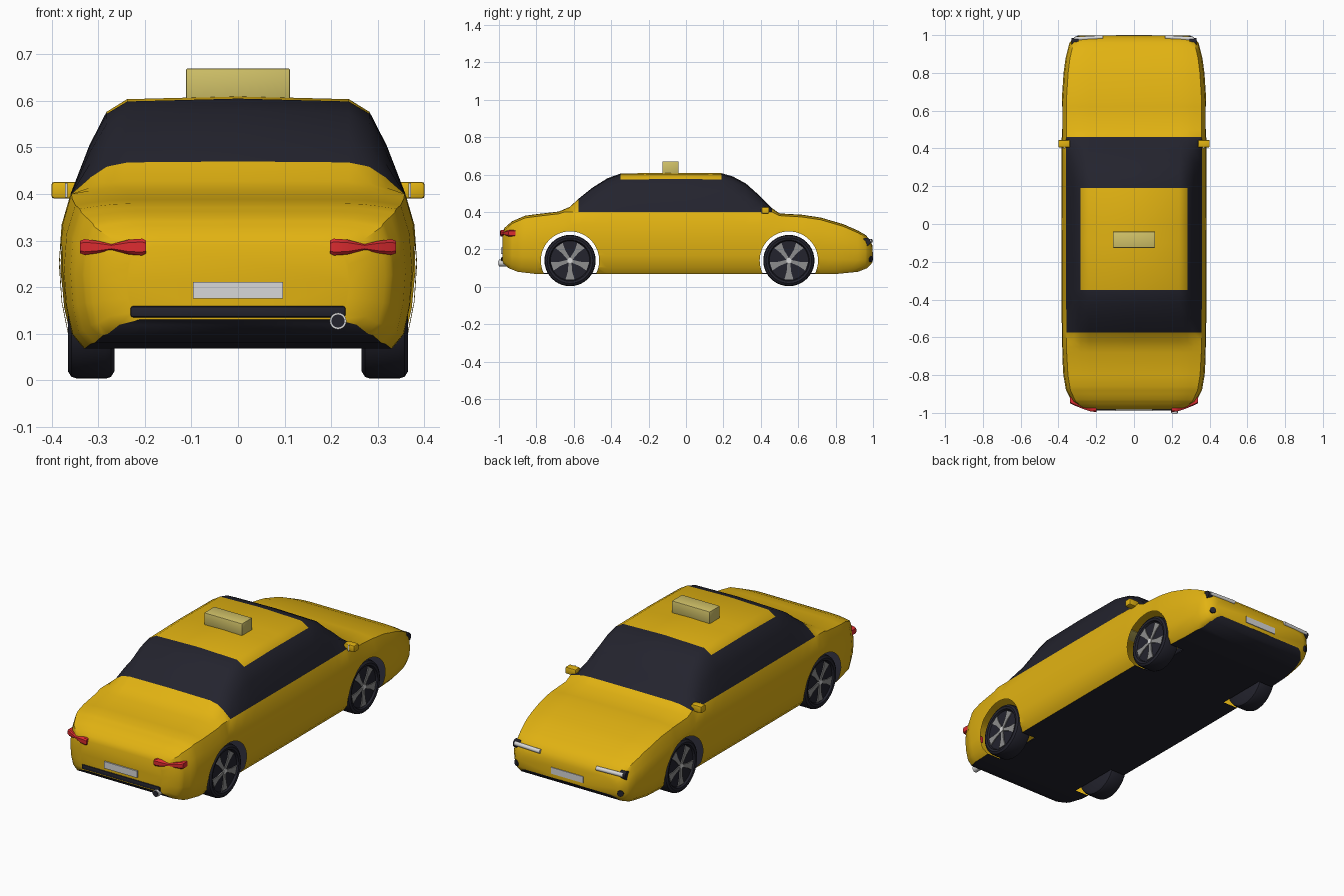
import bpy, bmesh, math
from mathutils import Matrix, Vector

cube = bpy.data.objects.get("Cube")
if cube:
    bpy.data.objects.remove(cube, do_unlink=True)


def material(name, r, g, b):
    m = bpy.data.materials.new(name)
    m.use_nodes = True
    m.diffuse_color = (r, g, b, 1)
    m.node_tree.nodes["Principled BSDF"].inputs["Base Color"].default_value = (r, g, b, 1)
    return m


YELLOW = material("taxi yellow", 0.76, 0.45, 0.006)
DARK = material("dark glass and rubber", 0.017, 0.017, 0.027)
CREAM = material("pale sign yellow", 0.64, 0.54, 0.14)
RED = material("light red", 0.72, 0.025, 0.03)
SILVER = material("silver", 0.68, 0.68, 0.68)
GREY = material("rim grey", 0.27, 0.27, 0.27)


def finish(name, bm, mats, angle=35):
    bmesh.ops.recalc_face_normals(bm, faces=bm.faces)
    me = bpy.data.meshes.new(name)
    bm.to_mesh(me)
    bm.free()
    for m in mats:
        me.materials.append(m)
    ob = bpy.data.objects.new(name, me)
    bpy.context.collection.objects.link(ob)
    bpy.ops.object.select_all(action="DESELECT")
    ob.select_set(True)
    bpy.context.view_layer.objects.active = ob
    bpy.ops.object.shade_smooth_by_angle(angle=math.radians(angle))
    return ob


def box(name, centre, size, mat, bevel=0.0):
    bm = bmesh.new()
    bmesh.ops.create_cube(bm, size=1)
    bmesh.ops.scale(bm, vec=size, verts=bm.verts)
    if bevel:
        bmesh.ops.bevel(bm, geom=bm.edges[:], offset=bevel, segments=2, affect="EDGES", profile=0.5)
    bmesh.ops.translate(bm, vec=centre, verts=bm.verts)
    return finish(name, bm, [mat])


def rod(name, a, b, radius, mat, sides=20):
    a, b = Vector(a), Vector(b)
    bm = bmesh.new()
    turn = (b - a).to_track_quat("Z", "Y").to_matrix().to_4x4()
    bmesh.ops.create_cone(bm, cap_ends=True, segments=sides, radius1=radius, radius2=radius,
                          depth=(b - a).length, matrix=Matrix.Translation((a + b) / 2) @ turn)
    return finish(name, bm, [mat])


def skin(bm, rings, pick):
    """Join closed rings of points; pick(ring, strip) gives the material."""
    vs = [[bm.verts.new(p) for p in r] for r in rings]
    n = len(vs[0])
    for j in range(len(vs) - 1):
        for i in range(n):
            k = (i + 1) % n
            f = bm.faces.new((vs[j][i], vs[j][k], vs[j + 1][k], vs[j + 1][i]))
            f.material_index = pick(j, i)
    for r in (vs[0], vs[-1]):
        bm.faces.new(r)


def lerp(table, y):
    for (y0, a), (y1, b) in zip(table, table[1:]):
        if y <= y1:
            return a + (b - a) * max(0, (y - y0) / (y1 - y0))
    return table[-1][1]


# Body shell: top line, bottom line and half width along the length
TOP = [(-.982, .29), (-.97, .315), (-.93, .35), (-.86, .38), (-.8, .388), (-.68, .402), (-.62, .428),
       (-.575, .47), (-.5, .53), (-.42, .58), (-.35, .605), (-.1, .61), (.19, .607), (.25, .59),
       (.32, .552), (.39, .49), (.46, .42), (.5, .392), (.62, .385), (.72, .37), (.84, .335),
       (.92, .3), (.96, .277), (.985, .25), (.997, .22)]
BOTTOM = [(-.982, .13), (-.95, .1), (-.9, .08), (-.8, .068), (.8, .068), (.92, .08), (.97, .1), (.997, .13)]
WIDTH = [(-.982, .24), (-.97, .29), (-.94, .33), (-.88, .36), (-.8, .374), (-.65, .383), (0, .385),
         (.65, .383), (.8, .373), (.88, .362), (.96, .342), (.985, .318), (.997, .29)]
stations = sorted({y for table in (TOP, BOTTOM, WIDTH) for y, _ in table})


def section(y):
    t, b, w = lerp(TOP, y), lerp(BOTTOM, y), lerp(WIDTH, y)
    s = min(.4, t - .012)
    side = [(0, 0), (.88, 0), (.95, .1), (.985, .3), (1, .55), (.985, .8), (.935, 1)]
    roof = [(.83, .5), (.735, .84), (.62, .97), (0, 1)]
    half = [(w * x, b + (s - b) * f) for x, f in side] + [(w * x, s + (t - s) * f) for x, f in roof]
    ring = half + [(-x, z) for x, z in half[-2:0:-1]]
    return [(x, y, z) for x, z in ring]


def body_colour(j, i):
    y = (stations[j] + stations[j + 1]) / 2
    strip = min(i, 19 - i)
    if strip == 0:
        return 1
    if strip >= 8 and -.35 < y < .19:
        return 0
    return int(strip >= 6 and -.575 < y < .46)


bm = bmesh.new()
skin(bm, [section(y) for y in stations], body_colour)
body = finish("body", bm, [YELLOW, DARK])

# Wheel arches: cut through, then drop the cut walls to leave a hollow shell
AXLES = {"rear": -.62, "front": .55}
HUB, ARCH = .14, .156
for y in AXLES.values():
    cutter = rod("arch_cutter", (-.6, y, HUB), (.6, y, HUB), ARCH, YELLOW, 64)
    cutter.hide_render = True
    mod = body.modifiers.new("arch", "BOOLEAN")
    mod.operation, mod.object, mod.solver = "DIFFERENCE", cutter, "EXACT"
    bpy.context.view_layer.objects.active = body
    bpy.ops.object.modifier_apply(modifier=mod.name)
    bpy.data.objects.remove(cutter, do_unlink=True)

bm = bmesh.new()
bm.from_mesh(body.data)
walls = [f for f in bm.faces if any(
    all(abs(math.hypot(v.co.y - y, v.co.z - HUB) - ARCH) < .001 for v in f.verts)
    for y in AXLES.values()) and abs(f.normal.x) < .1]
bmesh.ops.delete(bm, geom=walls, context="FACES")
bm.to_mesh(body.data)
bm.free()


# Wheels: turned tyre with a dished face, five flared spokes and a hub
def wheel(name, side, y):
    profile = [(.02, .265), (.12, .265), (.133, .273), (.137, .285), (.137, .345),
               (.133, .358), (.122, .365), (.11, .362), (.105, .352), (.02, .352)]
    n = 40
    rings = [[(side * x, y + r * math.cos(math.tau * i / n), HUB + r * math.sin(math.tau * i / n))
              for i in range(n)] for r, x in profile]
    bm = bmesh.new()
    skin(bm, rings, lambda j, i: 0)
    finish(name + "_tyre", bm, [DARK])
    bm = bmesh.new()
    for k in range(5):
        a = math.tau * k / 5 - math.pi / 2
        outline = [(.012, -.008), (.06, -.012), (.1, -.024), (.1, .024), (.06, .012), (.012, .008)]
        pts = [(y + r * math.cos(a) - t * math.sin(a), HUB + r * math.sin(a) + t * math.cos(a))
               for r, t in outline]
        skin(bm, [[(side * x, u, v) for u, v in pts] for x in (.35, .357)], lambda j, i: 0)
    finish(name + "_spokes", bm, [GREY])
    rod(name + "_hub", (side * .35, y, HUB), (side * .36, y, HUB), .014, SILVER)


# Lamp made of two lobes with a pinched waist, wrapped round the corner
def tail_light(name, side):
    bm = bmesh.new()
    rings = []
    for x, y, h in [(.198, -.978, .014), (.206, -.979, .018), (.235, -.975, .016), (.272, -.962, .006),
                    (.3, -.951, .013), (.33, -.938, .017), (.34, -.932, .013)]:
        loop = [(-.016, -.6), (-.016, .6), (-.01, 1), (.02, 1), (.02, -1), (-.01, -1)]
        rings.append([(side * x, y + d, .286 + h * f) for d, f in loop])
    skin(bm, rings, lambda j, i: 0)
    finish(name, bm, [RED])


for word, side in (("left", 1), ("right", -1)):
    for end, y in AXLES.items():
        wheel(f"{word}_{end}_wheel", side, y)
    tail_light(word + "_tail_light", side)
    # Door mirror
    box(word + "_mirror", (side * .37, .425, .408), (.062, .04, .036), YELLOW, .006)
    box(word + "_mirror_trim", (side * .369, .404, .408), (.006, .006, .032), SILVER)
    # Headlight bar with dark corner lamp, and fog lamp below
    rod(word + "_headlight_bar", (side * .165, .988, .245), (side * .318, .98, .245), .011, SILVER)
    rod(word + "_corner_lamp", (side * .295, .964, .24), (side * .33, .964, .24), .022, DARK)
    rod(word + "_fog_lamp", (side * .29, .96, .148), (side * .308, .992, .148), .016, DARK)

# Floor between the wheels
for end, y in AXLES.items():
    box(end + "_floor", (0, y, .071), (.5, .32, .006), DARK)

# Roof sign, plates, bumper strip and exhaust
box("roof_sign", (0, -.083, .637), (.224, .086, .066), CREAM, .004)
box("rear_plate", (0, -.985, .193), (.194, .008, .036), SILVER)
box("front_plate", (0, .998, .168), (.19, .006, .034), SILVER)
box("rear_bumper_strip", (0, -.98, .147), (.462, .016, .024), DARK, .005)
rod("exhaust_pipe", (.215, -1, .127), (.215, -.88, .127), .018, SILVER)
rod("exhaust_opening", (.215, -1.002, .127), (.215, -.99, .127), .014, DARK)
